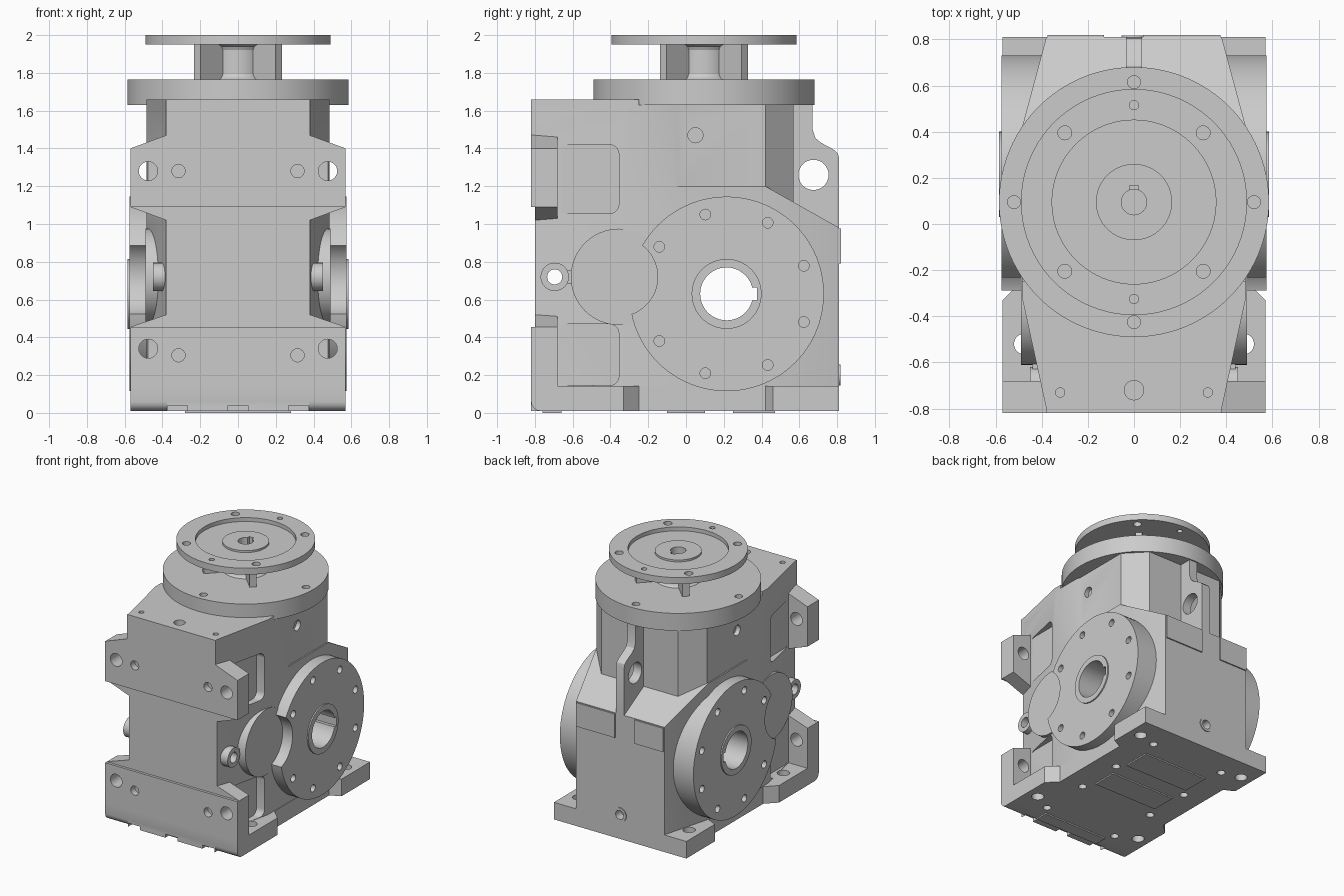
import bpy, bmesh
from math import sin, cos, pi, radians
from mathutils import Vector

if "Cube" in bpy.data.objects:
    bpy.data.objects.remove(bpy.data.objects["Cube"])

AX = {'x': lambda u, v, w: (w, u, v), 'y': lambda u, v, w: (u, w, v), 'z': lambda u, v, w: (u, v, w)}


def finish(name, bm):
    bmesh.ops.recalc_face_normals(bm, faces=bm.faces[:])
    me = bpy.data.meshes.new(name)
    bm.to_mesh(me)
    bm.free()
    ob = bpy.data.objects.new(name, me)
    bpy.context.collection.objects.link(ob)
    return ob


def prism(name, pts, axis, a, b):
    """Extrude a 2D outline along an axis from a to b."""
    bm = bmesh.new()
    lo = [bm.verts.new(AX[axis](u, v, a)) for u, v in pts]
    hi = [bm.verts.new(AX[axis](u, v, b)) for u, v in pts]
    bm.faces.new(lo)
    bm.faces.new(hi)
    n = len(pts)
    for i in range(n):
        j = (i + 1) % n
        bm.faces.new((lo[i], lo[j], hi[j], hi[i]))
    return finish(name, bm)


def cyl(name, axis, c, r, a, b, n=32):
    return prism(name, [(c[0] + r * cos(2 * pi * i / n), c[1] + r * sin(2 * pi * i / n)) for i in range(n)], axis, a, b)


def rect(u0, u1, v0, v1, r=0):
    if not r:
        return [(u0, v0), (u1, v0), (u1, v1), (u0, v1)]
    pts = []
    for k, (u, v) in enumerate([(u1 - r, v1 - r), (u0 + r, v1 - r), (u0 + r, v0 + r), (u1 - r, v0 + r)]):
        pts += [(u + r * cos(pi / 2 * (k + t / 5)), v + r * sin(pi / 2 * (k + t / 5))) for t in range(6)]
    return pts


def sym(half):
    """Mirror a half outline across u = 0."""
    return half + [(-u, v) for u, v in reversed(half)]


def combine(ob, others, op='DIFFERENCE'):
    for o in others:
        m = ob.modifiers.new('b', 'BOOLEAN')
        m.operation, m.object, m.solver = op, o, 'EXACT'
        bpy.context.view_layer.objects.active = ob
        bpy.ops.object.modifier_apply(modifier=m.name)
        bpy.data.objects.remove(o)
    return ob


def hole(axis, c, r, a, b, n=24):
    return cyl('cut', axis, c, r, a, b, n)


def shaft_bore():
    return [hole('x', (.215, .63), .14, -.7, .7, 48), prism('cut', rect(.3, .375, .595, .665), 'x', -.71, .71)]


# Housing: lower box with sloped rear roof, upper box, base plate, front ears
front = [(.38, -.80), (.485, -.32), (.485, -.07)]
housing = prism('gearbox_housing', sym(front + [(.485, .42), (.38, .81)]), 'z', .01, 1.2)
combine(housing, [prism('cut', [(.42, 1.2), (.9, .93), (.9, 1.4), (.42, 1.4)], 'x', -1, 1)])
combine(housing, [
    prism('p', sym(front + [(.475, -.04), (.475, .42), (.33, .57)]), 'z', 1.0, 1.63),
    prism('p', sym([(.38, -.80), (.485, -.32), (.485, -.25)]), 'z', 1.6, 1.66),
    prism('p', sym([(.57, -.82), (.57, -.33), (.49, -.25), (.49, .42), (.57, .46), (.57, .81)]), 'z', .01, .143),
    prism('p', sym([(.38, 1.02), (.57, 1.09), (.57, 1.40), (.38, 1.47)]), 'y', -.80, -.68),
    prism('p', sym([(.57, 1.09), (.57, 1.40), (.38, 1.47), (.38, 1.66)]), 'y', -.82, -.79),
    prism('p', sym([(.57, .01), (.57, .455), (.38, .52)]), 'y', -.80, -.68),
    prism('p', rect(-.57, .57, .01, .455), 'y', -.82, -.79),
    prism('p', rect(.04, .375, .79, .975), 'y', .78, .82),
    prism('p', rect(-.375, -.13, .79, .975), 'y', .78, .82),
    cyl('p', 'y', (0, .2), .055, .78, .817)], 'UNION')

# Housing pockets, mounting holes and tapped holes
cuts = shaft_bore() + [hole('x', (-.695, .72), .04, -.7, .7),
                       hole('z', (0, -.72), .042, 1.6, 1.7), hole('y', (0, .2), .035, .75, .9)]
for s in (1, -1):
    for z0, z1 in ((1.055, 1.42), (.145, .47)):
        cuts.append(prism('cut', rect(-.68, -.355, z0, z1, .05), 'x', s * .41, s * .6))
    cuts += [hole('y', (s * .475, z), .05, -.9, -.66) for z in (.34, 1.28)]
    cuts += [hole('y', (s * .315, z), .035, -.9, -.77) for z in (.305, 1.28)]
    cuts += [hole('z', (s * .475, y), .045, -.1, .16) for y in (-.52, .64)]
    cuts += [hole('z', (s * .32, y), .03, -.1, .07) for y in (-.6, -.2, .18, .6)]
    cuts += [hole('z', (s * .32, -.73), .02, 1.6, 1.7), hole('x', (.05, 1.47), .04, s * .44, s * .6)]
    cuts.append(prism('cut', [(-.83, -.01), (-.77, -.01), (-.77, .01), (-.79, .014), (-.805, .025),
                              (-.816, .04), (-.82, .06), (-.83, .06)], 'x', s * .375, s * .6))
cuts += [prism('cut', rect(x - .052, x + .052, -.01, .038), 'y', -.9, -.77) for x in (-.32, 0, .32)]
combine(housing, cuts)

# Machined strips under the base
for i, (y0, y1) in enumerate(((-.76, -.66), (-.1, .1), (.25, .47))):
    prism(f'base_strip_{i}', rect(-.28, .28, y0, y1), 'z', 0, .02)

# Lifting lug on the rear
lug = prism('lifting_lug', [(.5, 1.63), (.67, 1.63), (.67, 1.5), (.685, 1.455), (.715, 1.43), (.78, 1.395),
                            (.803, 1.375), (.81, 1.35), (.81, .95), (.5, .95)], 'x', -.035, .035)
combine(lug, [hole('x', (.675, 1.26), .08, -.2, .2, 32)])

# Side output flanges, hubs, covers and eyes
for s, side in ((1, 'right'), (-1, 'left')):
    flange = cyl(f'output_flange_{side}', 'x', (.215, .63), .515, s * .38, s * .575, 96)
    bolts = [hole('x', (.215 + .435 * cos(radians(a)), .63 + .435 * sin(radians(a))), .028, s * .53, s * .7)
             for a in (20, 60, 105, 145, 215, 255, 300, 340)]
    combine(flange, shaft_bore() + bolts + [hole('x', (-.36, .72), .21, s * .485, s * .7, 64)])
    hub = cyl(f'shaft_hub_{side}', 'x', (.215, .63), .185, s * .5, s * .585, 64)
    combine(hub, shaft_bore())
    cyl(f'bearing_cover_{side}', 'x', (-.355, .72), .255, s * .38, s * .49, 64)
    eye = cyl(f'side_eye_{side}', 'x', (-.695, .72), .075, s * .37, s * .45)
    combine(eye, [prism('p', rect(-.68, -.55, .685, .755), 'x', s * .37, s * .44)], 'UNION')
    combine(eye, [hole('x', (-.695, .72), .04, -.7, .7)])

# Large top flange
CY = .095
top = cyl('top_flange', 'z', (0, CY), .585, 1.63, 1.765, 96)
combine(top, [hole('z', (.52 * cos(k * pi / 2), CY + .52 * sin(k * pi / 2)), .028, 1.7, 1.8) for k in range(4)])

# Motor adapter: neck and upper flange turned from one profile
profile = [(.055, 1.76), (.055, 1.985), (.165, 1.985), (.165, 1.97), (.355, 1.97), (.355, 2.0), (.49, 2.0),
           (.49, 1.95), (.17, 1.95), (.15, 1.94), (.14, 1.92), (.14, 1.795), (.15, 1.775), (.17, 1.76)]
bm = bmesh.new()
vs = [bm.verts.new((r, CY, z)) for r, z in profile]
es = [bm.edges.new((vs[i], vs[(i + 1) % len(vs)])) for i in range(len(vs))]
bmesh.ops.spin(bm, geom=vs + es, cent=(0, CY, 0), axis=(0, 0, 1), angle=2 * pi, steps=80)
bmesh.ops.remove_doubles(bm, verts=bm.verts[:], dist=1e-4)
adapter = finish('motor_adapter', bm)
combine(adapter, [hole('z', (x, CY + y), r, 1.9, 2.1) for x, y, r in
                  ((.3, .3, .03), (-.3, .3, .03), (.3, -.3, .03), (-.3, -.3, .03), (0, .42, .02), (0, -.42, .02))]
        + [prism('cut', rect(-.02, .02, CY + .03, CY + .072), 'z', 1.78, 2.1)])

# Diagonal ribs round the neck
for k in range(4):
    d = Vector((cos(pi / 4 + k * pi / 2), sin(pi / 4 + k * pi / 2)))
    n = Vector((-d.y, d.x)) * .025
    c = Vector((0, CY))
    prism(f'neck_rib_{k}', [tuple(c + d * .12 - n), tuple(c + d * .305 - n), tuple(c + d * .305 + n),
                            tuple(c + d * .12 + n)], 'z', 1.76, 1.955)

# Smooth round surfaces, keep edges sharp
bpy.ops.object.select_all(action='SELECT')
bpy.ops.object.shade_smooth_by_angle(angle=radians(25))
